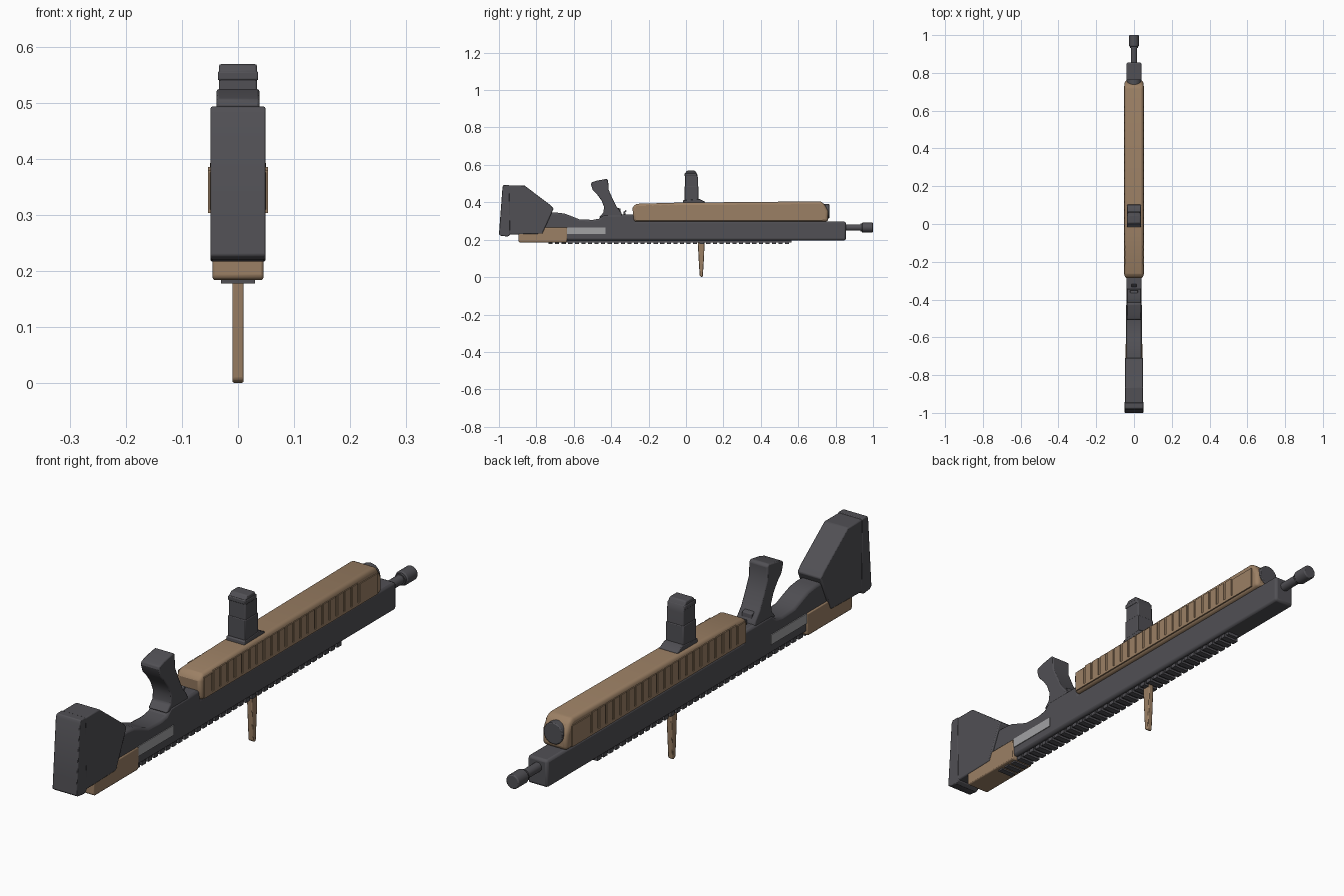
import bpy, bmesh, math
from mathutils import Matrix


def material(name, rgb):
    m = bpy.data.materials.new(name)
    m.diffuse_color = (*rgb, 1)
    return m


DARK = material("dark grey", (0.082, 0.080, 0.090))
TAN = material("tan", (0.33, 0.215, 0.128))
LIGHT = material("light grey", (0.36, 0.36, 0.37))


def finish(bm, name, mat, bevel=0, segments=2):
    bmesh.ops.recalc_face_normals(bm, faces=bm.faces)
    me = bpy.data.meshes.new(name)
    bm.to_mesh(me)
    bm.free()
    me.materials.append(mat)
    ob = bpy.data.objects.new(name, me)
    bpy.context.collection.objects.link(ob)
    if bevel:
        b = ob.modifiers.new("bevel", 'BEVEL')
        b.width, b.segments, b.limit_method = bevel, segments, 'ANGLE'
        b.angle_limit = math.radians(35)
    bpy.context.view_layer.objects.active = ob
    ob.select_set(True)
    bpy.ops.object.shade_smooth_by_angle(angle=math.radians(30))
    ob.select_set(False)
    return ob


def profile(name, pts, half, mat, bevel=0, segments=2):
    """Extrude a side outline of (y, z) points across x."""
    bm = bmesh.new()
    f = bm.faces.new([bm.verts.new((-half, y, z)) for y, z in pts])
    r = bmesh.ops.extrude_face_region(bm, geom=[f])
    vs = [v for v in r['geom'] if isinstance(v, bmesh.types.BMVert)]
    bmesh.ops.translate(bm, verts=vs, vec=(2 * half, 0, 0))
    return finish(bm, name, mat, bevel, segments)


def add_box(bm, x0, x1, y0, y1, z0, z1):
    m = Matrix.Translation(((x0 + x1) / 2, (y0 + y1) / 2, (z0 + z1) / 2))
    bmesh.ops.create_cube(bm, size=1, matrix=m @ Matrix.Diagonal((x1 - x0, y1 - y0, z1 - z0, 1)))


def box(name, half, y0, y1, z0, z1, mat, bevel=0):
    bm = bmesh.new()
    add_box(bm, -half, half, y0, y1, z0, z1)
    return finish(bm, name, mat, bevel)


def rod(name, y0, y1, z, r, mat, bevel=0, sides=24):
    bm = bmesh.new()
    m = Matrix.Translation((0, (y0 + y1) / 2, z)) @ Matrix.Rotation(math.pi / 2, 4, 'X')
    bmesh.ops.create_cone(bm, cap_ends=True, segments=sides, radius1=r, radius2=r,
                          depth=y1 - y0, matrix=m)
    return finish(bm, name, mat, bevel)


# receiver: long body with the dipped neck towards the stock
profile("receiver", [(0.855, 0.197), (0.855, 0.297), (-0.27, 0.297), (-0.27, 0.334), (-0.44, 0.334),
                     (-0.465, 0.312), (-0.50, 0.306), (-0.57, 0.309), (-0.61, 0.325), (-0.65, 0.340),
                     (-0.69, 0.345), (-0.78, 0.345), (-0.78, 0.215), (-0.72, 0.197)],
        0.04, DARK, 0.009)

# stock and butt pad
profile("stock", [(-0.975, 0.225), (-0.965, 0.491), (-0.865, 0.491), (-0.725, 0.385), (-0.708, 0.366),
                  (-0.768, 0.232), (-0.93, 0.228)], 0.048, DARK, 0.004)
profile("butt_pad", [(-0.955, 0.217), (-0.99, 0.221), (-1.0, 0.228), (-0.996, 0.283), (-0.981, 0.482),
                     (-0.975, 0.493), (-0.945, 0.493), (-0.94, 0.225)], 0.049, DARK, 0.003)

# tan cheek piece on the stock
profile("cheek_piece", [(-0.895, 0.19), (-0.888, 0.184), (-0.64, 0.184), (-0.635, 0.19),
                        (-0.635, 0.265), (-0.895, 0.265)], 0.045, TAN, 0.008)

# light side plates
bm = bmesh.new()
for s in (-1, 1):
    add_box(bm, s * 0.041 - 0.002, s * 0.041 + 0.002, -0.635, -0.43, 0.23, 0.266)
finish(bm, "side_plates", LIGHT)

# pistol grip
profile("grip", [(-0.34, 0.32), (-0.345, 0.345), (-0.37, 0.375), (-0.395, 0.425), (-0.415, 0.47),
                 (-0.416, 0.518), (-0.425, 0.525), (-0.48, 0.515), (-0.505, 0.506), (-0.508, 0.495),
                 (-0.498, 0.465), (-0.475, 0.442), (-0.452, 0.41), (-0.438, 0.375), (-0.442, 0.345),
                 (-0.465, 0.32)], 0.038, DARK, 0.004)

# trigger and small lever beside the grip
profile("trigger", [(-0.335, 0.33), (-0.333, 0.35), (-0.322, 0.358), (-0.317, 0.354), (-0.325, 0.345),
                    (-0.322, 0.33)], 0.012, DARK)
profile("trigger_guard", [(-0.375, 0.33), (-0.375, 0.372), (-0.35, 0.366), (-0.348, 0.33)], 0.02, DARK, 0.003)

# tan hand guard
profile("hand_guard", [(-0.28, 0.297), (-0.286, 0.37), (-0.277, 0.386), (-0.262, 0.392), (-0.05, 0.398),
                       (0.715, 0.405), (0.735, 0.398), (0.76, 0.355), (0.76, 0.297)],
        0.05, TAN, 0.014, 3)

# grooved side panels on the hand guard, built as rows of ribs
bm = bmesh.new()
count, pitch, start = 20, 0.042, -0.215
for s in (-1, 1):
    for i in range(count):
        y = start + i * pitch
        add_box(bm, s * 0.051 - 0.0025, s * 0.051 + 0.0025, y, y + pitch - 0.010, 0.312, 0.386)
    for y0, y1 in ((-0.268, start - 0.010), (start + count * pitch, 0.73)):
        add_box(bm, s * 0.051 - 0.0025, s * 0.051 + 0.0025, y0, y1, 0.312, 0.380)
    add_box(bm, s * 0.051 - 0.0025, s * 0.051 + 0.0025, -0.268, 0.73, 0.304, 0.314)
finish(bm, "guard_ribs", TAN)

# tube cap, barrel and muzzle
rod("tube_cap", 0.69, 0.766, 0.352, 0.039, DARK, 0.003, 32)
rod("barrel", 0.84, 0.96, 0.265, 0.017, DARK)
rod("muzzle", 0.94, 1.0, 0.265, 0.026, DARK, 0.004)
rod("muzzle_ring", 0.932, 0.942, 0.265, 0.021, DARK)

# magazine, its collar and the raised side panels
profile("magazine", [(-0.006, 0.39), (-0.006, 0.555), (0.006, 0.569), (0.048, 0.569), (0.06, 0.55),
                     (0.064, 0.53), (0.064, 0.39)], 0.034, DARK, 0.004)
box("magazine_band", 0.036, -0.008, 0.058, 0.54, 0.556, DARK, 0.003)
box("magazine_lower", 0.036, -0.008, 0.066, 0.40, 0.485, DARK, 0.003)
profile("magazine_collar", [(-0.018, 0.385), (-0.016, 0.411), (0.07, 0.418), (0.102, 0.403), (0.102, 0.385)],
        0.037, DARK, 0.003)

# tan charging handle hanging below
profile("charging_handle", [(0.062, 0.20), (0.068, 0.09), (0.073, 0.008), (0.078, 0.003), (0.086, 0.0),
                            (0.09, 0.006), (0.096, 0.10), (0.100, 0.20)], 0.010, TAN, 0.003)

# toothed rail
bm = bmesh.new()
add_box(bm, -0.022, 0.022, -0.735, 0.565, 0.186, 0.205)
pitch = 1.3 / 37
for i in range(37):
    y = -0.735 + i * pitch
    add_box(bm, -0.03, 0.03, y, y + 0.022, 0.178, 0.192)
finish(bm, "rail", DARK)
